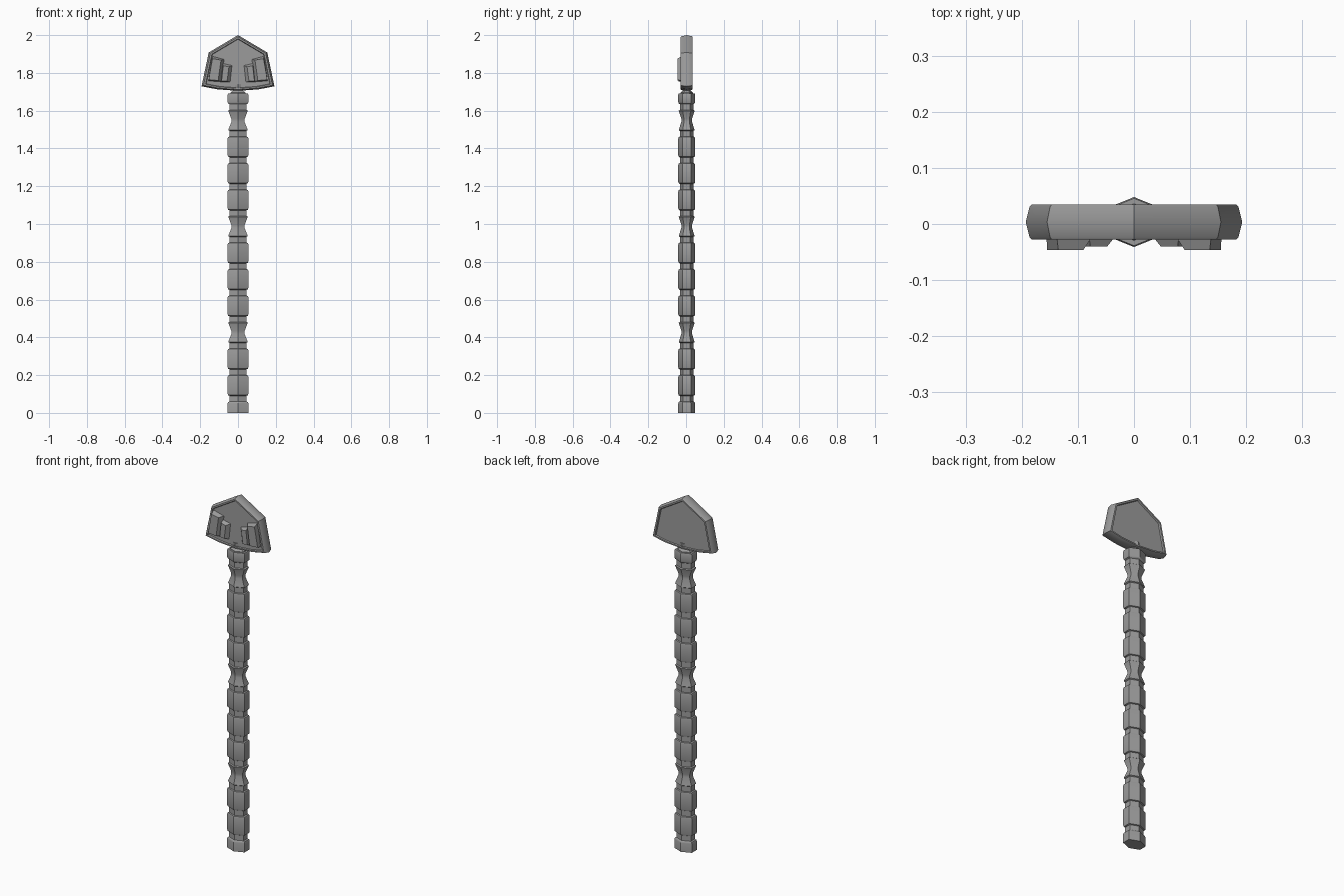
import bpy, bmesh, math

cube = bpy.data.objects.get("Cube")
if cube:
    bpy.data.objects.remove(cube, do_unlink=True)

grey = bpy.data.materials.new("stone grey")
grey.use_nodes = True
COLOUR = (0.33, 0.33, 0.33, 1)
grey.diffuse_color = COLOUR
grey.node_tree.nodes["Principled BSDF"].inputs["Base Color"].default_value = COLOUR

YC = 0.0035  # middle plane of the whole model


def loft(name, rings, smooth=35):
    """Skin a stack of equal-length point rings and cap both ends."""
    bm = bmesh.new()
    loops = [[bm.verts.new(p) for p in ring] for ring in rings]
    n = len(loops[0])
    for a, b in zip(loops, loops[1:]):
        for i in range(n):
            j = (i + 1) % n
            bm.faces.new((a[i], a[j], b[j], b[i]))
    bm.faces.new(loops[0][::-1])
    bm.faces.new(loops[-1])
    bmesh.ops.recalc_face_normals(bm, faces=bm.faces)
    mesh = bpy.data.meshes.new(name)
    bm.to_mesh(mesh)
    bm.free()
    mesh.materials.append(grey)
    obj = bpy.data.objects.new(name, mesh)
    bpy.context.collection.objects.link(obj)
    bpy.ops.object.select_all(action='DESELECT')
    obj.select_set(True)
    bpy.context.view_layer.objects.active = obj
    bpy.ops.object.shade_smooth_by_angle(angle=math.radians(smooth))
    return obj


def hexagon(z, w):
    """Six-sided ring, half-width w, with points to front and back."""
    d = w * 0.81
    shape = [(0, -d), (w, -d / 2), (w, d / 2), (0, d), (-w, d / 2), (-w, -d / 2)]
    return [(x, y + YC, z) for x, y in shape]


# Shaft: beads separated by grooves, every fourth one pinched
WIDE, EDGE, GROOVE, PINCH = 0.055, 0.052, 0.045, 0.035
profile = [(0, WIDE), (0.05, WIDE), (0.057, EDGE), (0.061, GROOVE)]
for k in range(11):
    c = 0.1455 + 0.1403 * k
    profile.append((c - 0.055, GROOVE))
    if k % 4 == 2:
        profile += [(c - 0.051, EDGE), (c - 0.008, PINCH), (c + 0.008, PINCH), (c + 0.051, EDGE)]
    else:
        profile += [(c - 0.052, EDGE), (c - 0.045, WIDE), (c + 0.045, WIDE), (c + 0.052, EDGE)]
    profile.append((c + 0.055, GROOVE))
profile += [(1.634, GROOVE), (1.638, EDGE), (1.645, WIDE), (1.685, WIDE), (1.692, EDGE)]
loft("shaft", [hexagon(z, w) for z, w in profile])

# Neck between shaft and head
loft("neck", [hexagon(z, w) for z, w in
              [(1.68, 0.042), (1.695, 0.04), (1.706, 0.026), (1.722, 0.038), (1.74, 0.038)]])

# Head: five-sided slab with a bulging edge, raised rim and sunken panels
half = [(0.155, 1.908), (0.193, 1.729), (0.11, 1.713)]
outline = [(0, 2.0)] + half + [(0, 1.705)] + [(-x, z) for x, z in half[::-1]]
MID = 1.83


def head_ring(y, s):
    return [(x * s, YC + y, MID + (z - MID) * s) for x, z in outline]


side = [(0.024, 0.87), (0.0315, 0.89), (0.0315, 0.945), (0.027, 0.965)]
layers = [(-y, s) for y, s in side] + [(0, 1)] + side[::-1]
loft("head", [head_ring(y, s) for y, s in layers], 32)


# Ridges on the front of the head, sloping down towards the middle
def ridge(name, base, crest, y):
    for label, m in (("left", 1), ("right", -1)):
        loft(label + "_" + name, [[(m * x, -0.018, z) for x, z in base],
                                  [(m * x, y, z) for x, z in crest]], 20)


ridge("outer_ridge",
      [(0.156, 1.757), (0.088, 1.752), (0.072, 1.872), (0.138, 1.89)],
      [(0.155, 1.764), (0.105, 1.76), (0.09, 1.868), (0.135, 1.875)], -0.046)
ridge("inner_ridge",
      [(0.09, 1.752), (0.04, 1.75), (0.03, 1.84), (0.08, 1.852)],
      [(0.087, 1.758), (0.058, 1.756), (0.048, 1.832), (0.078, 1.838)], -0.0405)
